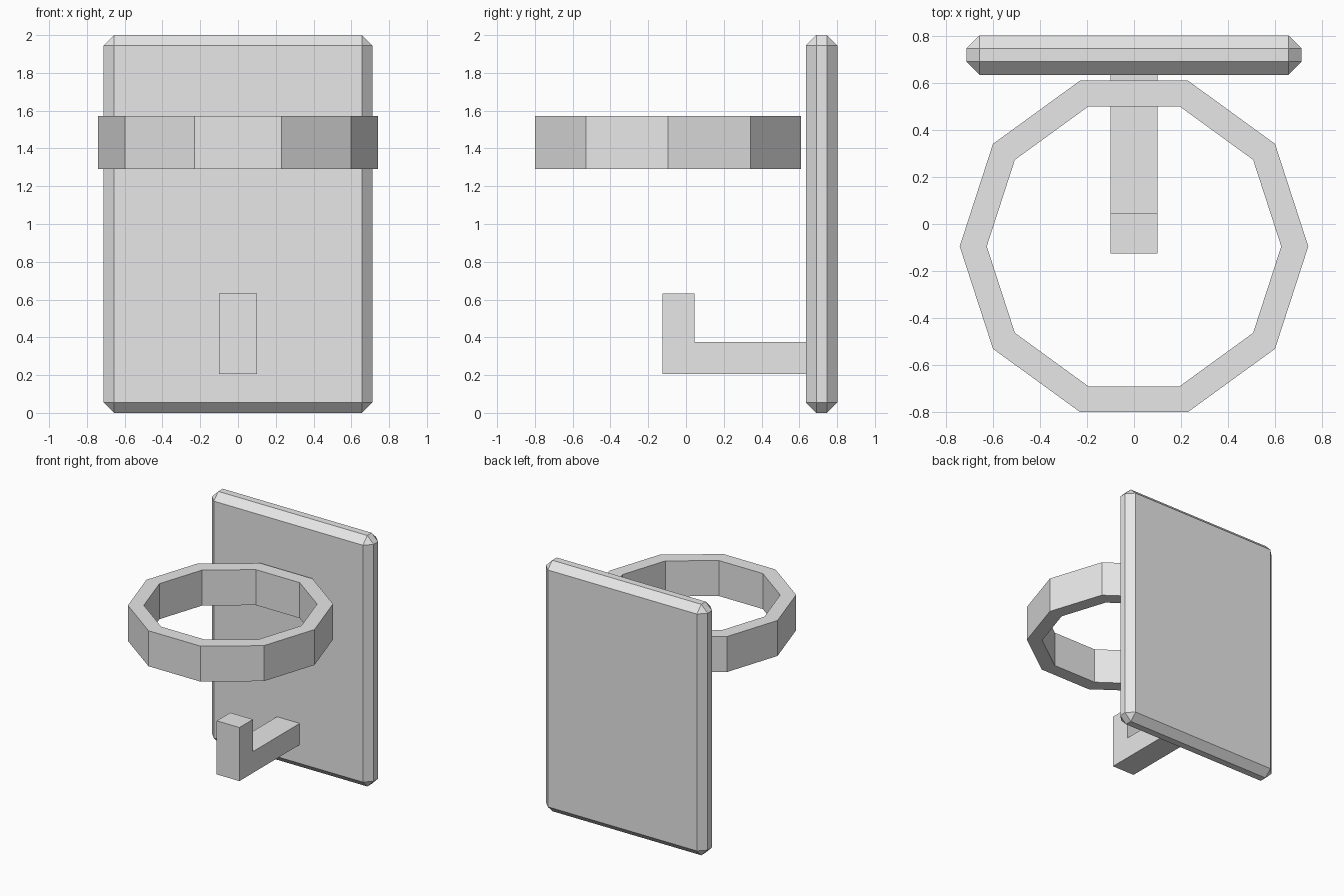
import bpy
import bmesh
from math import cos, sin, tau
from mathutils import Matrix, Vector

cube = bpy.data.objects.get("Cube")
if cube:
    bpy.data.objects.remove(cube, do_unlink=True)

# One plain grey for every part
grey = bpy.data.materials.new("light_grey")
grey.use_nodes = True
grey.diffuse_color = (0.8, 0.8, 0.8, 1)
grey.node_tree.nodes["Principled BSDF"].inputs["Base Color"].default_value = (0.8, 0.8, 0.8, 1)


def finish(name, bm):
    bmesh.ops.recalc_face_normals(bm, faces=bm.faces)
    mesh = bpy.data.meshes.new(name)
    bm.to_mesh(mesh)
    bm.free()
    mesh.materials.append(grey)
    obj = bpy.data.objects.new(name, mesh)
    bpy.context.collection.objects.link(obj)
    return obj


def extrude(bm, faces, offset):
    result = bmesh.ops.extrude_face_region(bm, geom=faces)
    verts = [g for g in result["geom"] if isinstance(g, bmesh.types.BMVert)]
    bmesh.ops.translate(bm, verts=verts, vec=Vector(offset))


# Back plate: chamfered slab
bm = bmesh.new()
bmesh.ops.create_cube(bm, size=1, matrix=Matrix.Translation((0, 0.718, 1)) @ Matrix.Diagonal((1.426, 0.168, 2, 1)))
plate = finish("back_plate", bm)
chamfer = plate.modifiers.new("chamfer", "BEVEL")
chamfer.width = 0.056
chamfer.segments = 1

# Ring: ten-sided band, hollow through the middle
SIDES = 10
bm = bmesh.new()
loops = []
for radius in (0.741, 0.626):
    loops.append([bm.verts.new((radius * cos(tau * i / SIDES), radius * sin(tau * i / SIDES) - 0.095, 1.29))
                  for i in range(SIDES)])
outer, inner = loops
faces = []
for i in range(SIDES):
    j = (i + 1) % SIDES
    faces.append(bm.faces.new((outer[i], outer[j], inner[j], inner[i])))
extrude(bm, faces, (0, 0, 0.283))
finish("ring", bm)

# Hook: L-shaped side profile extruded across its width
profile = [(0.636, 0.205), (0.636, 0.375), (0.045, 0.375),
           (0.045, 0.632), (-0.125, 0.632), (-0.125, 0.205)]
bm = bmesh.new()
side = bm.faces.new([bm.verts.new((-0.1, y, z)) for y, z in profile])
extrude(bm, [side], (0.2, 0, 0))
finish("hook", bm)
